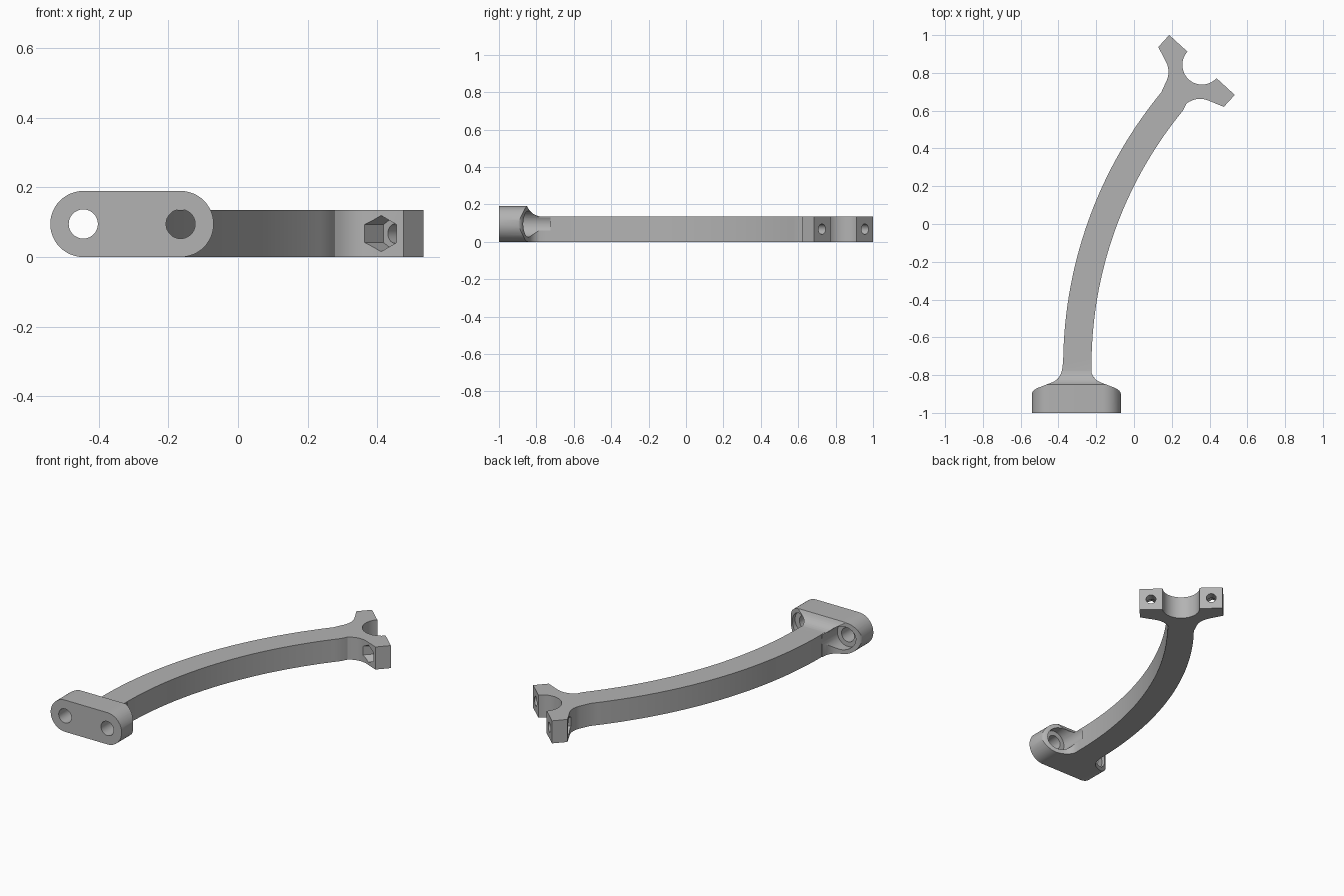
import bpy, bmesh
from math import sin, cos, pi, radians
from mathutils import Vector

cube = bpy.data.objects.get("Cube")
if cube:
    bpy.data.objects.remove(cube, do_unlink=True)

grey = bpy.data.materials.new("plain grey")
grey.use_nodes = True
grey.diffuse_color = (0.45, 0.45, 0.45, 1)
grey.node_tree.nodes["Principled BSDF"].inputs["Base Color"].default_value = (0.45, 0.45, 0.45, 1)

X, Y, Z = Vector((1, 0, 0)), Vector((0, 1, 0)), Vector((0, 0, 1))
O = Vector((0, 0, 0))


def prism(name, pts, origin, u, v, sweep):
    """Extrude a 2D outline lying in the plane (u, v) along sweep."""
    bm = bmesh.new()
    face = bm.faces.new([bm.verts.new(origin + u * a + v * b) for a, b in pts])
    ext = bmesh.ops.extrude_face_region(bm, geom=[face])
    moved = [g for g in ext["geom"] if isinstance(g, bmesh.types.BMVert)]
    bmesh.ops.translate(bm, vec=sweep, verts=moved)
    bmesh.ops.recalc_face_normals(bm, faces=bm.faces)
    mesh = bpy.data.meshes.new(name)
    bm.to_mesh(mesh)
    bm.free()
    mesh.materials.append(grey)
    ob = bpy.data.objects.new(name, mesh)
    bpy.context.collection.objects.link(ob)
    return ob


def combine(target, other, operation):
    """Apply an exact boolean and discard the helper."""
    other.hide_render = True
    mod = target.modifiers.new("cut", 'BOOLEAN')
    mod.operation, mod.solver, mod.object = operation, 'EXACT', other
    bpy.context.view_layer.objects.active = target
    bpy.ops.object.modifier_apply(modifier=mod.name)
    bpy.data.objects.remove(other, do_unlink=True)


def arc(cx, cy, r, start, end, n):
    return [(cx + r * cos(radians(start + (end - start) * i / n)),
             cy + r * sin(radians(start + (end - start) * i / n))) for i in range(n + 1)]


def bezier(p, c, q, n=8):
    return [tuple((1 - t) ** 2 * a + 2 * t * (1 - t) * b + t * t * d for a, b, d in zip(p, c, q))
            for t in (i / n for i in range(n + 1))]


# Fork frame: t runs across the fork, n points out of its mating face
tilt = radians(42.4)
n = Vector((sin(tilt), cos(tilt), 0))
t = Vector((cos(tilt), -sin(tilt), 0))
fork = Vector((0.36, 0.842, 0))

# Curved arm and fork share one outline
half = [(0.104, 0), (0.235, 0), (0.235, -0.086)]
half += bezier((0.15, -0.117), (0.092, -0.14), (0.077, -0.205))
right = [fork + t * a + n * b for a, b in half]
left = [fork - t * a + n * b for a, b in reversed(half)]
saddle = [fork + t * a + n * b for a, b in arc(0, 0, 0.104, 180, 360, 28)[1:-1]]
outer = arc(1.9, -0.75, 2.275, 180, 140.5, 40)
inner = arc(1.9, -0.75, 2.125, 140.5, 180, 40)
outline = [(-0.37, -0.9)] + [(x, y) for x, y in outer]
outline += [(p.x, p.y) for p in left + saddle + right]
outline += inner + [(-0.23, -0.9)]
bracket = prism("curved_bracket", outline, O, X, Y, Z * 0.135)

# Mounting foot: rounded plate flaring into the arm
mid, zc, rad, spread = -0.305, 0.095, 0.095, 0.14
stadium = arc(mid + spread, zc, rad, -90, 90, 24) + arc(mid - spread, zc, rad, 90, 270, 24)
foot = prism("mounting_foot", stadium, Y * -1, X, Z, Y * 0.3)
flare = [(0.236, -1.02)] + bezier((0.236, -0.905), (0.236, -0.88), (0.2, -0.866))
flare += bezier((0.13, -0.839), (0.075, -0.818), (0.073, -0.745))
plan = [(mid + a, y) for a, y in flare] + [(mid - a, y) for a, y in reversed(flare)]
combine(foot, prism("plan_helper", plan, Z * -0.1, X, Y, Z * 0.5), 'INTERSECT')
side = [(-1.05, -0.05), (-1.05, 0.25), (-0.85, 0.25)]
side += bezier((-0.85, 0.19), (-0.825, 0.136), (-0.765, 0.134)) + [(-0.74, 0.13), (-0.74, -0.05)]
combine(foot, prism("side_helper", side, X * -1, Y, Z, X * 2), 'INTERSECT')
combine(bracket, foot, 'UNION')

# Screw holes with counterbores in the foot
for s in (-1, 1):
    x = mid + s * spread
    bore = arc(x, zc, 0.07, 0, 360, 40)[:-1]
    hole = arc(x, zc, 0.042, 0, 360, 32)[:-1]
    combine(bracket, prism("counterbore", bore, Y * -0.895, X, Z, Y * 0.17), 'DIFFERENCE')
    combine(bracket, prism("screw_hole", hole, Y * -1.1, X, Z, Y * 0.3), 'DIFFERENCE')

# Bolt holes and hexagonal nut pockets in the fork lugs
for s in (-1, 1):
    centre = fork + t * (s * 0.17) + Z * 0.0675
    hexagon = arc(0, 0, 0.052, 90, 450, 6)[:-1]
    hole = arc(0, 0, 0.028, 0, 360, 28)[:-1]
    combine(bracket, prism("nut_pocket", hexagon, centre - n * 0.05, t, Z, n * -0.16), 'DIFFERENCE')
    combine(bracket, prism("bolt_hole", hole, centre + n * 0.05, t, Z, n * -0.13), 'DIFFERENCE')

# Smooth curves, sharp edges
bpy.ops.object.select_all(action='DESELECT')
bracket.select_set(True)
bpy.context.view_layer.objects.active = bracket
bpy.ops.object.shade_smooth_by_angle(angle=radians(28))
